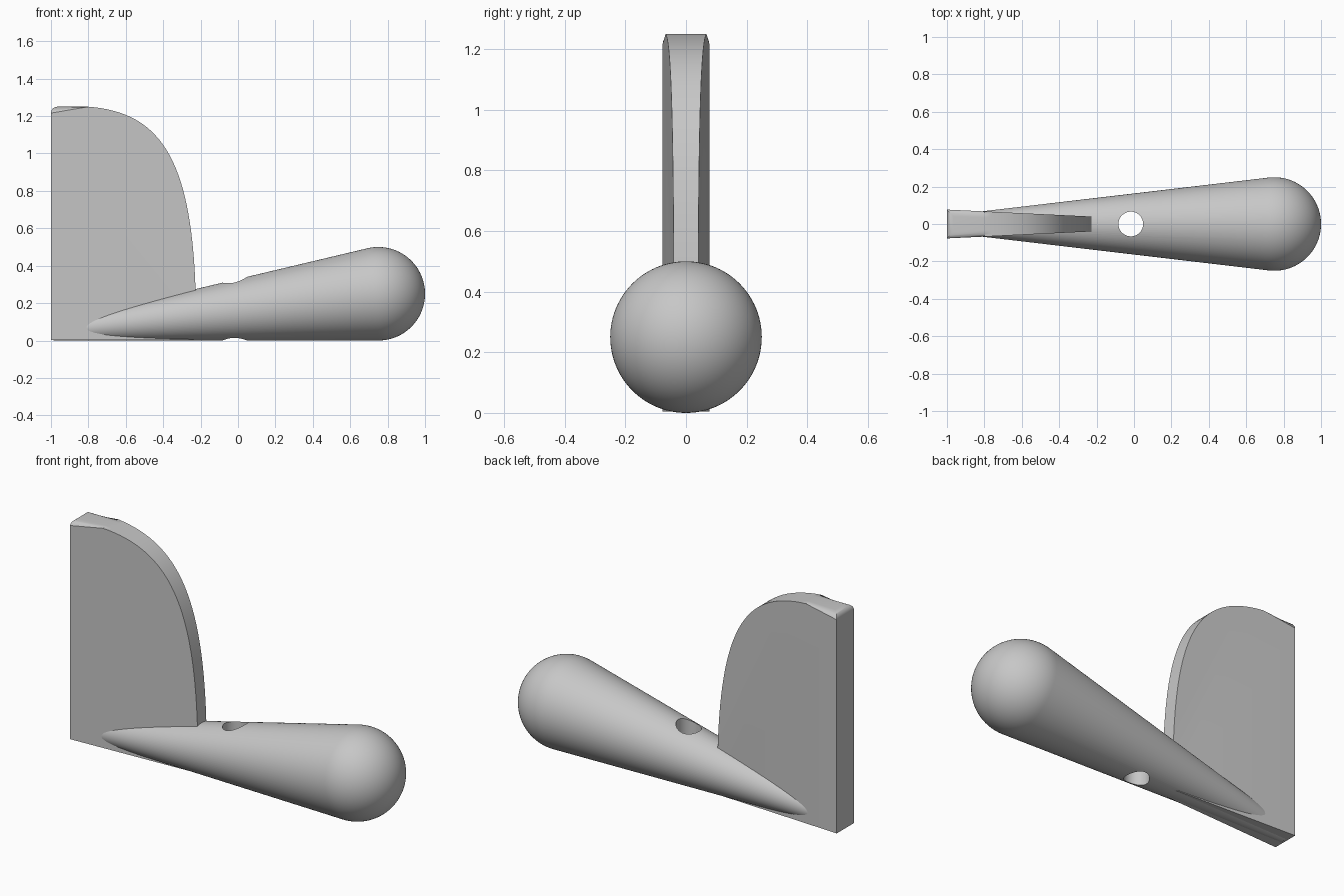
import bpy, bmesh, math
from mathutils import Matrix, Vector

if "Cube" in bpy.data.objects:
    bpy.data.objects.remove(bpy.data.objects["Cube"], do_unlink=True)

grey = bpy.data.materials.new("light grey")
grey.use_nodes = True
colour = (0.57, 0.57, 0.57, 1)
grey.diffuse_color = colour
grey.node_tree.nodes["Principled BSDF"].inputs["Base Color"].default_value = colour


def finish(bm, name):
    bmesh.ops.recalc_face_normals(bm, faces=bm.faces)
    mesh = bpy.data.meshes.new(name)
    bm.to_mesh(mesh)
    bm.free()
    mesh.materials.append(grey)
    obj = bpy.data.objects.new(name, mesh)
    bpy.context.collection.objects.link(obj)
    return obj


def smooth(obj, degrees=35):
    bpy.ops.object.select_all(action="DESELECT")
    obj.select_set(True)
    bpy.context.view_layer.objects.active = obj
    bpy.ops.object.shade_smooth_by_angle(angle=math.radians(degrees))


# Tapered body: cone tangent to a ball, lying with its lower side on the floor
R, APEX = 0.25, -1.387
ball = Vector((0.75, 0, R))
axis = ball - Vector((APEX, 0, 0))
length = axis.length
half = math.asin(R / length)
start = 0.398                                   # distance of the thin end from the apex
profile = [(0, start), (start * math.tan(half), start)]
STEPS = 24
for i in range(STEPS + 1):
    a = -half + (math.pi / 2 + half) * i / STEPS
    profile.append((R * math.cos(a), length + R * math.sin(a)))
profile[-1] = (0, length + R)

bm = bmesh.new()
verts = [bm.verts.new((r, 0, d)) for r, d in profile]
edges = [bm.edges.new(pair) for pair in zip(verts, verts[1:])]
bmesh.ops.spin(bm, geom=verts + edges, cent=(0, 0, 0), axis=(0, 0, 1),
               angle=math.tau, steps=96, use_duplicate=False)
bmesh.ops.remove_doubles(bm, verts=bm.verts, dist=0.0001)
tilt = axis.to_track_quat("Z", "Y").to_matrix().to_4x4()
bm.transform(Matrix.Translation((APEX, 0, 0)) @ tilt)
body = finish(bm, "tapered_body")

# Vertical hole through the body
bm = bmesh.new()
bmesh.ops.create_cone(bm, cap_ends=True, segments=64, radius1=0.066, radius2=0.066,
                      depth=2, matrix=Matrix.Translation((-0.017, 0, 0.2)))
cutter = finish(bm, "hole_cutter")
cutter.hide_render = True
cut = body.modifiers.new("hole", "BOOLEAN")
cut.operation, cut.solver, cut.object = "DIFFERENCE", "EXACT", cutter
bpy.context.view_layer.objects.active = body
bpy.ops.object.modifier_apply(modifier=cut.name)
bpy.data.objects.remove(cutter, do_unlink=True)
smooth(body)

# Upright plate: curved outline, thinner towards the curved edge
LOW, TOP = 0.004, 1.25
p = [Vector(c) for c in ((-0.8, TOP), (-0.4, 1.22), (-0.24, 0.95), (-0.225, 0.2))]
outline = [Vector((-1, LOW)), Vector((-1, TOP))]
for i in range(33):
    t = i / 32
    s = 1 - t
    outline.append(p[0] * s**3 + p[1] * 3 * s * s * t + p[2] * 3 * s * t * t + p[3] * t**3)
outline.append(Vector((-0.225, LOW)))


def half_thickness(x):
    return 0.077 - 0.048 * (x + 1)


bm = bmesh.new()
sides = [[bm.verts.new((x, k * half_thickness(x), z)) for x, z in outline] for k in (-1, 1)]
for side in sides:
    bm.faces.new(side)
n = len(outline)
for i in range(n):
    j = (i + 1) % n
    bm.faces.new((sides[0][i], sides[0][j], sides[1][j], sides[1][i]))
# Round the top and curved rim, keeping the end's upright edges and the base sharp
rim = [bm.edges.get((s[i], s[i + 1])) for s in sides for i in range(1, n - 1)]
rim.append(bm.edges.get((sides[0][1], sides[1][1])))
bmesh.ops.bevel(bm, geom=rim, offset=0.034, offset_type="OFFSET", segments=8,
                profile=0.5, affect="EDGES", clamp_overlap=False)
plate = finish(bm, "upright_plate")
smooth(plate)
